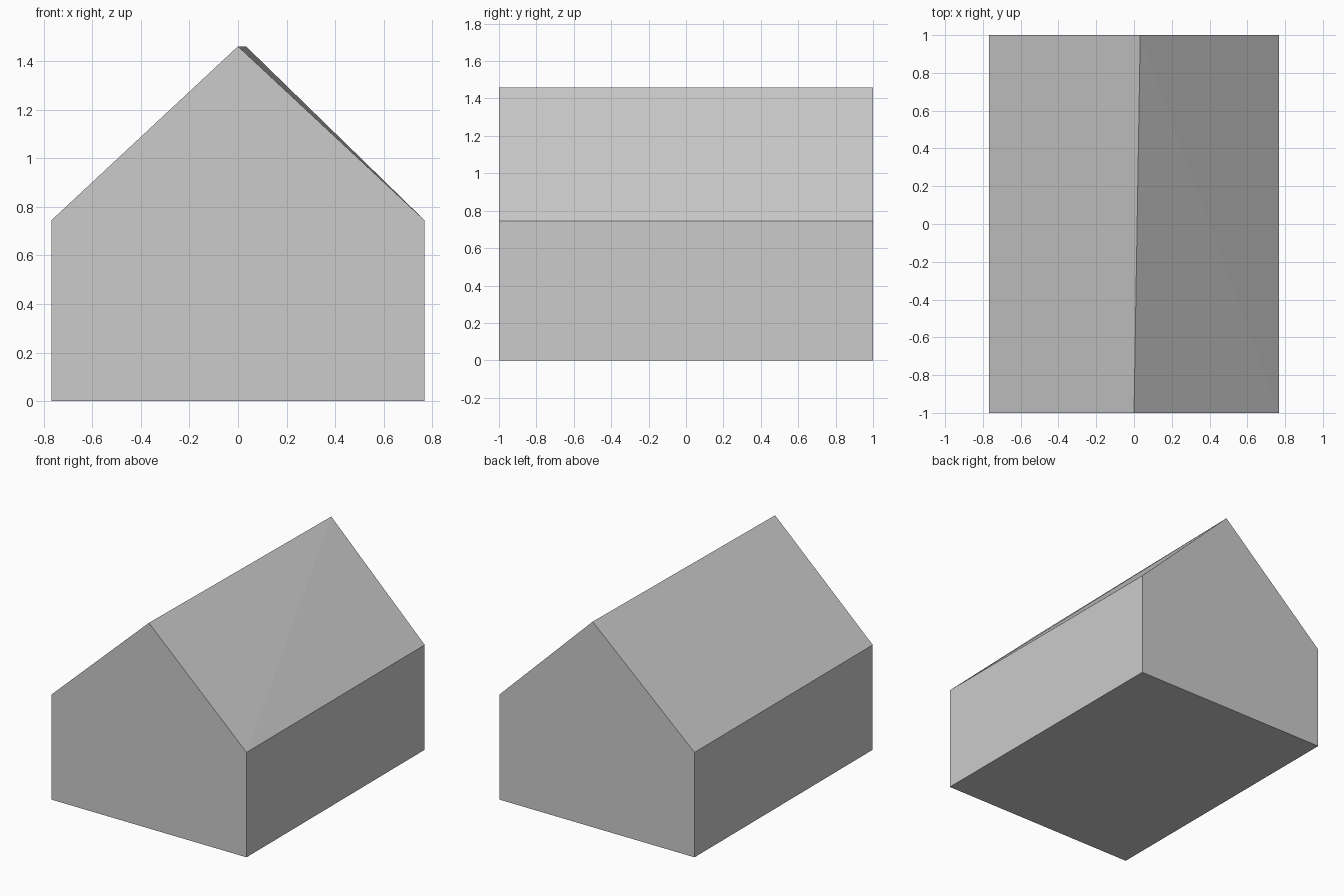
import bpy
import bmesh

if "Cube" in bpy.data.objects:
    bpy.data.objects.remove(bpy.data.objects["Cube"])

HALF_W, HALF_L = 0.767, 1.0
EAVE, RIDGE = 0.745, 1.46


def gable(bm, y, ridge_x):
    """Five-sided end profile; the ridge point may sit off centre."""
    profile = [(-HALF_W, 0), (HALF_W, 0), (HALF_W, EAVE),
               (ridge_x, RIDGE), (-HALF_W, EAVE)]
    return [bm.verts.new((x, y, z)) for x, z in profile]


bm = bmesh.new()

# gable ends: the ridge drifts slightly to the right at the back
front = gable(bm, -HALF_L, 0.0)
back = gable(bm, HALF_L, 0.033)
bm.faces.new(front)
bm.faces.new(back[::-1])

# floor, walls and roof slopes bridge the two ends
for i in range(5):
    j = (i + 1) % 5
    if i == 2:
        # twisted right slope, folded from front eave to back ridge
        bm.faces.new((front[i], back[i], back[j]))
        bm.faces.new((front[i], back[j], front[j]))
    else:
        bm.faces.new((front[i], back[i], back[j], front[j]))

bmesh.ops.recalc_face_normals(bm, faces=bm.faces[:])
mesh = bpy.data.meshes.new("house_body")
bm.to_mesh(mesh)
bm.free()
bpy.context.collection.objects.link(bpy.data.objects.new("house_body", mesh))
